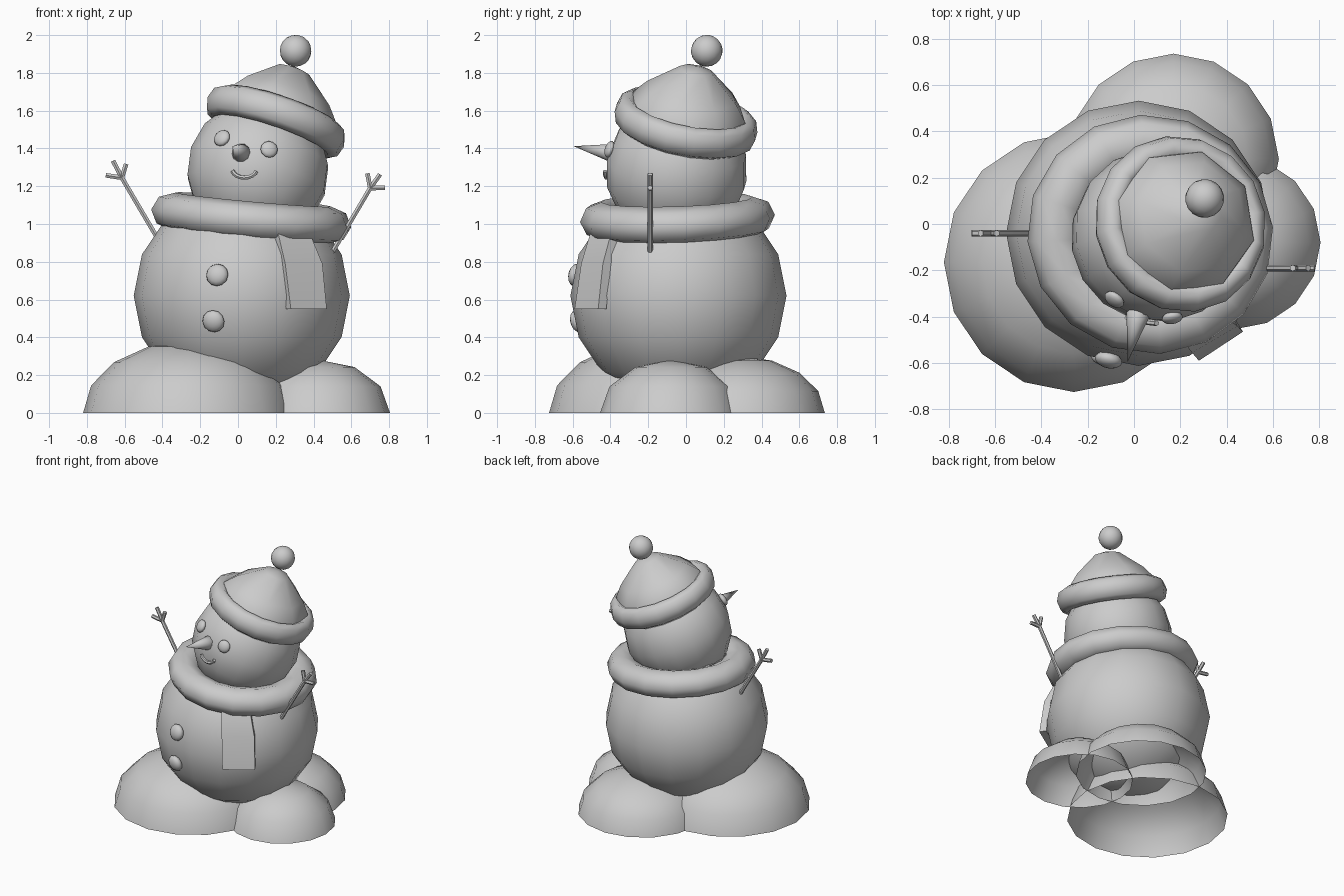
import bpy, bmesh, math
from mathutils import Vector, Matrix

cube = bpy.data.objects.get("Cube")
if cube:
    bpy.data.objects.remove(cube, do_unlink=True)

grey = bpy.data.materials.new("plain_grey")
grey.use_nodes = True
grey.diffuse_color = (0.6, 0.6, 0.6, 1)
grey.node_tree.nodes["Principled BSDF"].inputs["Base Color"].default_value = (0.6, 0.6, 0.6, 1)


def finish(obj, name, angle=60):
    obj.name = name
    obj.data.materials.clear()
    obj.data.materials.append(grey)
    bpy.ops.object.select_all(action='DESELECT')
    obj.select_set(True)
    bpy.context.view_layer.objects.active = obj
    bpy.ops.object.shade_smooth_by_angle(angle=math.radians(angle))
    return obj


def from_bmesh(bm, name, angle=60):
    bmesh.ops.recalc_face_normals(bm, faces=bm.faces)
    mesh = bpy.data.meshes.new(name)
    bm.to_mesh(mesh)
    bm.free()
    obj = bpy.data.objects.new(name, mesh)
    bpy.context.collection.objects.link(obj)
    return finish(obj, name, angle)


def place(center, axis=(0, 0, 1), scale=(1, 1, 1)):
    """Matrix that puts local z along an axis."""
    turn = Vector(axis).to_track_quat('Z', 'Y').to_matrix().to_4x4()
    return Matrix.Translation(center) @ turn @ Matrix.Diagonal((*scale, 1))


def ball(name, center, scale, axis=(0, 0, 1), segments=16, rings=8):
    bm = bmesh.new()
    bmesh.ops.create_uvsphere(bm, u_segments=segments, v_segments=rings, radius=1,
                              matrix=place(center, axis, scale))
    return from_bmesh(bm, name)


def lathe(name, profile, segments, matrix, closed=False):
    """Rings from (radius, height) pairs; zero radius makes a tip."""
    bm = bmesh.new()
    rings = []
    for r, h in profile:
        if r == 0:
            rings.append([bm.verts.new((0, 0, h))] * segments)
        else:
            rings.append([bm.verts.new((r * math.cos(a), r * math.sin(a), h))
                          for a in (math.tau * i / segments for i in range(segments))])
    pairs = list(zip(rings, rings[1:] + (rings[:1] if closed else [])))
    for low, high in pairs:
        for i in range(segments):
            j = (i + 1) % segments
            bm.faces.new(list(dict.fromkeys((low[i], low[j], high[j], high[i]))))
    bm.transform(matrix)
    return from_bmesh(bm, name, 75)


def ring(name, center, axis, major, width, height, segments, sides, stretch=1):
    section = [(major + width * math.cos(a), height * math.sin(a))
               for a in (math.tau * i / sides for i in range(sides))]
    return lathe(name, section, segments, place(center, axis, (1, stretch, 1)), True)


def tubes(name, paths, radius, resolution=1):
    curve = bpy.data.curves.new(name, 'CURVE')
    curve.dimensions = '3D'
    curve.bevel_depth = radius
    curve.bevel_resolution = resolution
    curve.use_fill_caps = True
    for path in paths:
        spline = curve.splines.new('POLY')
        spline.points.add(len(path) - 1)
        for point, co in zip(spline.points, path):
            point.co = (*co, 1)
    obj = bpy.data.objects.new(name, curve)
    bpy.context.collection.objects.link(obj)
    bpy.ops.object.select_all(action='DESELECT')
    obj.select_set(True)
    bpy.context.view_layer.objects.active = obj
    bpy.ops.object.convert(target='MESH')
    return finish(bpy.context.object, name, 50)


BODY, BODY_R = Vector((0.02, -0.04, 0.62)), 0.572
HEAD, HEAD_R = Vector((0.105, -0.05, 1.28)), 0.378
HAT, HAT_AXIS = Vector((0.2, 0.0, 1.54)), Vector((0.34, 0.2, 1)).normalized()


def on_front(center, radius, x, z):
    """Point on the front of a ball, and its outward direction."""
    dx, dz = x - center.x, z - center.z
    out = Vector((dx, -math.sqrt(radius ** 2 - dx ** 2 - dz ** 2), dz))
    return center + out, out


# Open snow mounds
for name, x, y, r, h, steps in (("snow_mound_front", -0.26, -0.165, 0.56, 0.38, 4),
                                ("snow_mound_back", 0.17, 0.28, 0.455, 0.3, 4),
                                ("snow_mound_left", 0.43, -0.08, 0.375, 0.28, 3)):
    arc = [(r * math.cos(a), h * math.sin(a))
           for a in (math.pi / 2 * i / steps for i in range(steps))]
    lathe(name, arc + [(0, h)], 16, place((x, y, 0)))

# Body and head
ball("body", BODY, (BODY_R,) * 3)
ball("head", HEAD, (HEAD_R,) * 3, HAT_AXIS)

# Scarf and its hanging end
ring("scarf", (0.07, -0.045, 1.03), (0.09, -0.03, 1), 0.4, 0.115, 0.1, 16, 8, 1.04)
bm = bmesh.new()
inward = Vector((-0.026, 0.043, 0))
rows = []
for lx, ly, rx, ry, z in ((0.2, -0.46, 0.36, -0.36, 1.02), (0.215, -0.51, 0.385, -0.4, 0.94),
                          (0.25, -0.555, 0.447, -0.44, 0.79), (0.28, -0.59, 0.47, -0.465, 0.55)):
    a, b = Vector((lx, ly, z)), Vector((rx, ry, z))
    rows.append([bm.verts.new(p) for p in (a, b, b + inward, a + inward)])
for up, down in zip(rows, rows[1:]):
    for i in range(4):
        j = (i + 1) % 4
        bm.faces.new((up[i], up[j], down[j], down[i]))
bm.faces.new(rows[0])
bm.faces.new(rows[-1])
from_bmesh(bm, "scarf_end", 45)

# Hat
ring("hat_brim", HAT, HAT_AXIS, 0.325, 0.062, 0.085, 16, 8)
lathe("hat_dome", [(0.335, 0), (0.312, 0.09), (0.25, 0.165), (0.09, 0.295), (0, 0.315)],
      8, place(HAT, HAT_AXIS))
ball("hat_bobble", (0.305, 0.11, 1.917), (0.084,) * 3, HAT_AXIS, 16, 10)

# Eyes and buttons
for name, center, radius, x, z, size, depth in (
        ("right_eye", HEAD, HEAD_R, -0.085, 1.455, 0.047, 0.024),
        ("left_eye", HEAD, HEAD_R, 0.165, 1.395, 0.046, 0.024),
        ("upper_button", BODY, BODY_R, -0.11, 0.73, 0.06, 0.035),
        ("lower_button", BODY, BODY_R, -0.13, 0.485, 0.06, 0.035)):
    spot, out = on_front(center, radius, x, z)
    ball(name, spot, (size, size, depth), out, 12, 8)

# Nose
base, tip = Vector((0.018, -0.385, 1.375)), Vector((-0.028, -0.595, 1.412))
lathe("nose", [(0, -0.03), (0.035, -0.02), (0.052, 0), (0.04, 0.05), (0, (tip - base).length)],
      10, place(base, tip - base))

# Mouth follows the head
smile = []
for i in range(9):
    a = math.radians(195 + 18.5 * i)
    smile.append(on_front(HEAD, HEAD_R, 0.034 + 0.067 * math.cos(a), 1.295 + 0.05 * math.sin(a))[0])
tubes("mouth", [smile], 0.012)

# Twig arms with three fingers each
for name, y, start, wrist, fork, ends in (
        ("right_arm", -0.04, (-0.4, 0.88), (-0.615, 1.245), (-0.628, 1.262),
         ((-0.7, 1.258), (-0.662, 1.335), (-0.592, 1.318))),
        ("left_arm", -0.19, (0.49, 0.835), (0.7, 1.19), (0.708, 1.2),
         ((0.685, 1.268), (0.752, 1.263), (0.778, 1.192)))):
    paths = [[start, wrist, fork]] + [[wrist, end] for end in ends]
    tubes(name, [[(x, y, z) for x, z in path] for path in paths], 0.014)
